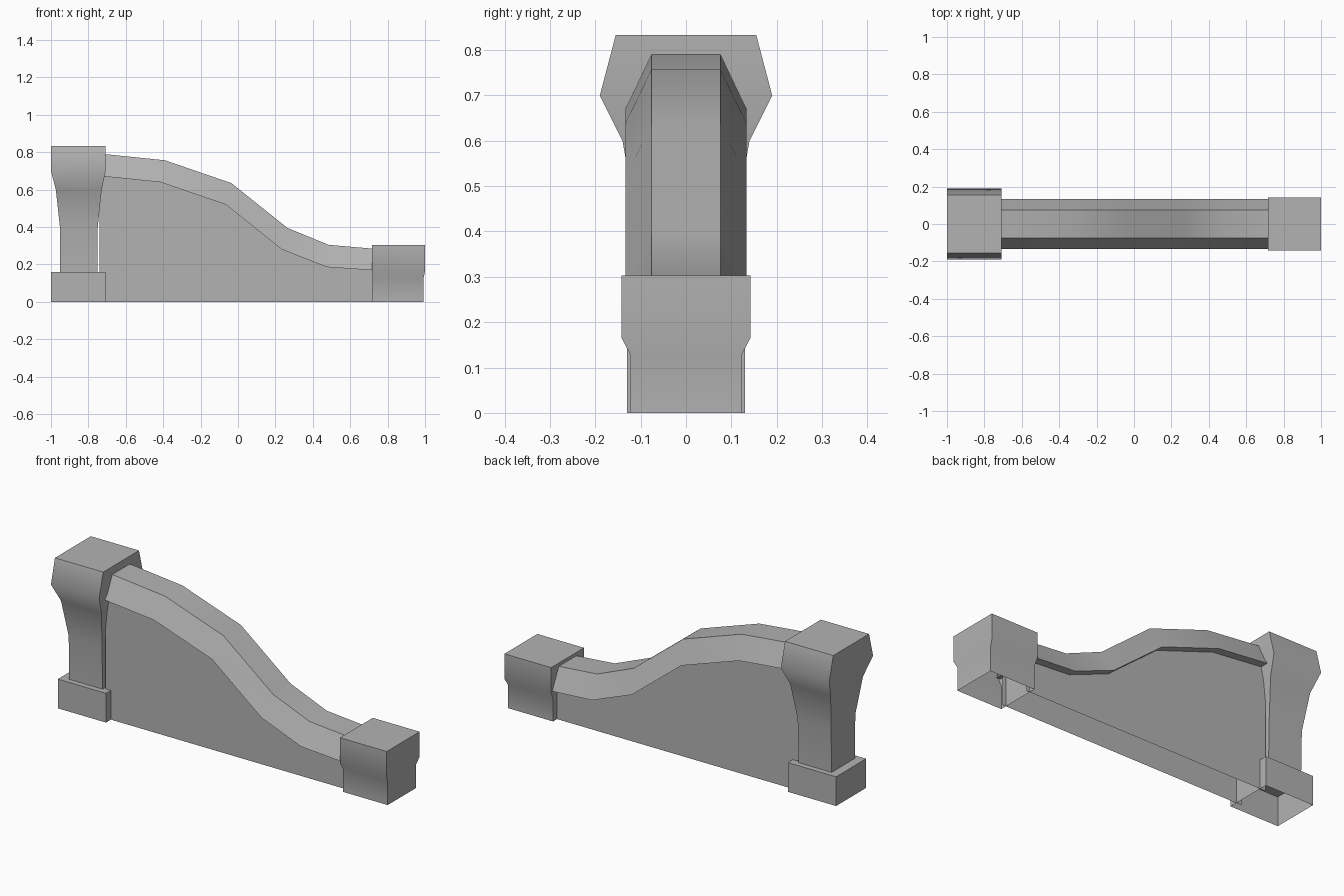
import bpy
import bmesh
from math import radians

default = bpy.data.objects.get("Cube")
if default:
    bpy.data.objects.remove(default, do_unlink=True)

stone = bpy.data.materials.new("grey stone")
stone.use_nodes = True
colour = (0.45, 0.45, 0.45, 1)
stone.diffuse_color = colour
stone.node_tree.nodes["Principled BSDF"].inputs["Base Color"].default_value = colour


def loft(name, rings, closed=True, cap_last=False):
    """Bridge successive rings of points into a shell with smooth profiles."""
    bm = bmesh.new()
    rows = [[bm.verts.new(p) for p in ring] for ring in rings]
    n = len(rows[0])
    for a, b in zip(rows, rows[1:]):
        for i in range(n if closed else n - 1):
            j = (i + 1) % n
            bm.faces.new((a[i], a[j], b[j], b[i]))
    if cap_last:
        bm.faces.new(rows[-1])
    bmesh.ops.recalc_face_normals(bm, faces=bm.faces)
    mesh = bpy.data.meshes.new(name)
    bm.to_mesh(mesh)
    bm.free()
    mesh.materials.append(stone)
    mesh.shade_smooth()
    mesh.set_sharp_from_angle(angle=radians(50))
    obj = bpy.data.objects.new(name, mesh)
    bpy.context.collection.objects.link(obj)
    return obj


def post(name, levels):
    """Rectangular post, open underneath, from (z, x_min, x_max, half_depth)."""
    rings = [[(x0, -d, z), (x1, -d, z), (x1, d, z), (x0, d, z)]
             for z, x0, x1, d in levels]
    return loft(name, rings, cap_last=True)


# Tall post: plain plinth and a flared shaft
post("tall_post_base", [(0, -1, -0.708, 0.13), (0.16, -1, -0.708, 0.13)])
post("tall_post_shaft", [
    (0.16, -0.952, -0.75, 0.10),
    (0.40, -0.952, -0.75, 0.105),
    (0.60, -0.974, -0.729, 0.14),
    (0.70, -1, -0.708, 0.19),
    (0.833, -1, -0.708, 0.155),
])

# Short post with a slightly wider head
post("short_post", [
    (0, 0.72, 0.992, 0.122),
    (0.127, 0.72, 0.992, 0.122),
    (0.165, 0.717, 1, 0.142),
    (0.303, 0.717, 1, 0.142),
])

# Sweep of the rail: crest and lower edge, as (x, z)
crest = [(-0.74, 0.793), (-0.39, 0.757), (-0.035, 0.635),
         (0.265, 0.395), (0.485, 0.305), (0.74, 0.283)]
lower = [(-0.74, 0.673), (-0.415, 0.64), (-0.065, 0.52),
         (0.235, 0.28), (0.475, 0.186), (0.74, 0.168)]

# Rail with sloping sides
loft("hand_rail", [[(xl, -0.133, zl), (xc, -0.076, zc), (xc, 0.076, zc), (xl, 0.133, zl)]
                   for (xc, zc), (xl, zl) in zip(crest, lower)])

# Thin wall beneath the rail, open along the ground
WALL = 0.088
loft("side_wall", [[(x, -WALL, 0), (x, -WALL, z), (x, WALL, z), (x, WALL, 0)]
                   for x, z in lower], closed=False)
